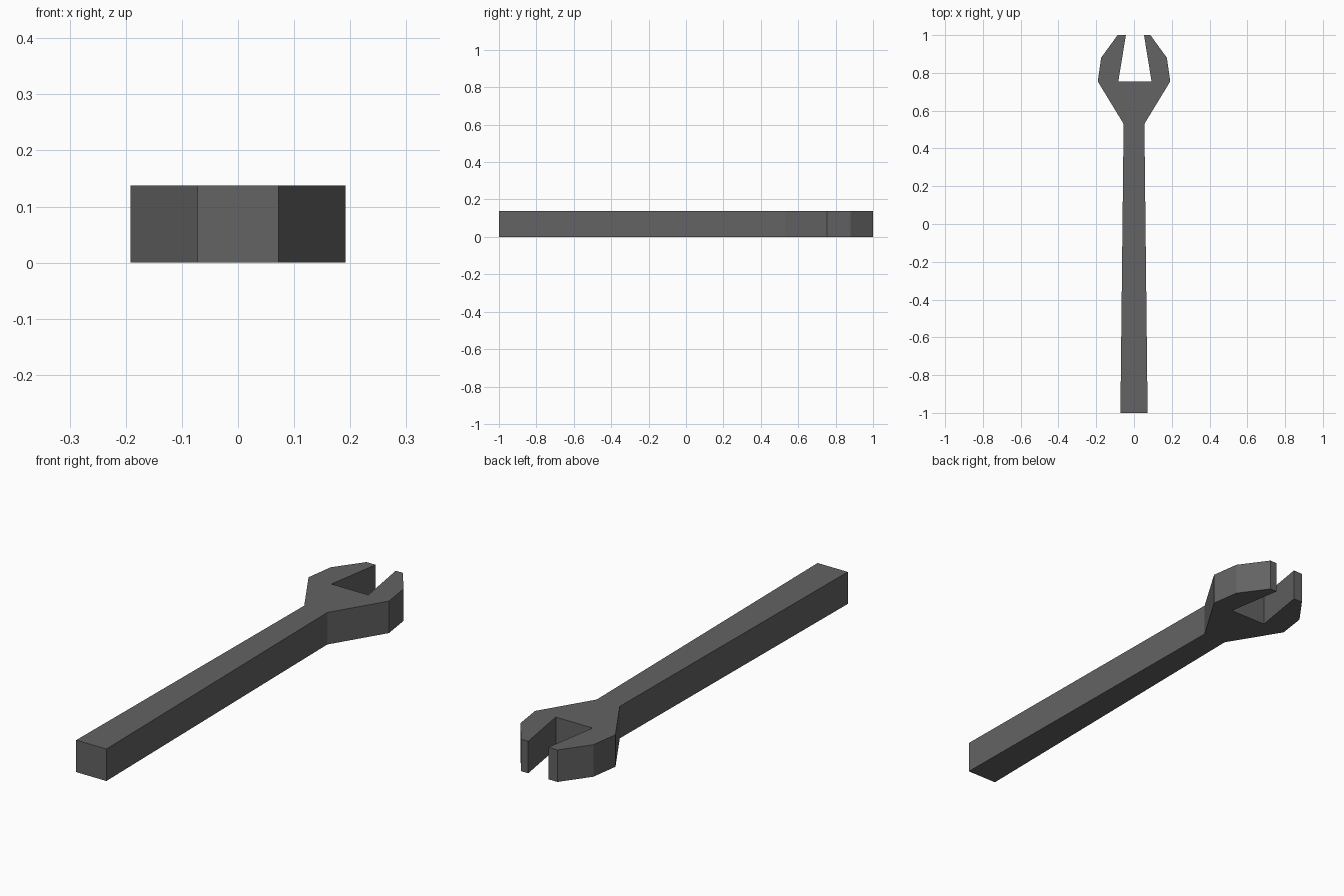
import bpy
import bmesh

cube = bpy.data.objects.get("Cube")
if cube:
    bpy.data.objects.remove(cube, do_unlink=True)

THICKNESS = 0.138
SLOT_SHIFT = 0.005

steel = bpy.data.materials.new("dark_grey_steel")
steel.use_nodes = True
colour = (0.125, 0.125, 0.125, 1)
steel.diffuse_color = colour
steel.node_tree.nodes["Principled BSDF"].inputs["Base Color"].default_value = colour

# Half outline: handle end, neck, cheek, shoulder, jaw tip
outer = [(0.072, -1), (0.055, 0.53), (0.192, 0.755), (0.174, 0.88), (0.087, 1)]
# Half of the tapered jaw slot, from the mouth to its floor
slot = [(0.048, 1), (0.088, 0.755)]

right_side = outer + [(x + SLOT_SHIFT, y) for x, y in slot]
left_side = [(-x, y) for x, y in outer] + [(SLOT_SHIFT - x, y) for x, y in slot]
outline = right_side + left_side[::-1]

# Extrude the flat outline into the wrench body
bm = bmesh.new()
base = bm.faces.new([bm.verts.new((x, y, 0)) for x, y in outline])
result = bmesh.ops.extrude_face_region(bm, geom=[base], use_keep_orig=True)
top = [v for v in result["geom"] if isinstance(v, bmesh.types.BMVert)]
bmesh.ops.translate(bm, verts=top, vec=(0, 0, THICKNESS))
bmesh.ops.recalc_face_normals(bm, faces=bm.faces)

mesh = bpy.data.meshes.new("wrench")
bm.to_mesh(mesh)
bm.free()
mesh.materials.append(steel)
wrench = bpy.data.objects.new("wrench", mesh)
bpy.context.collection.objects.link(wrench)
